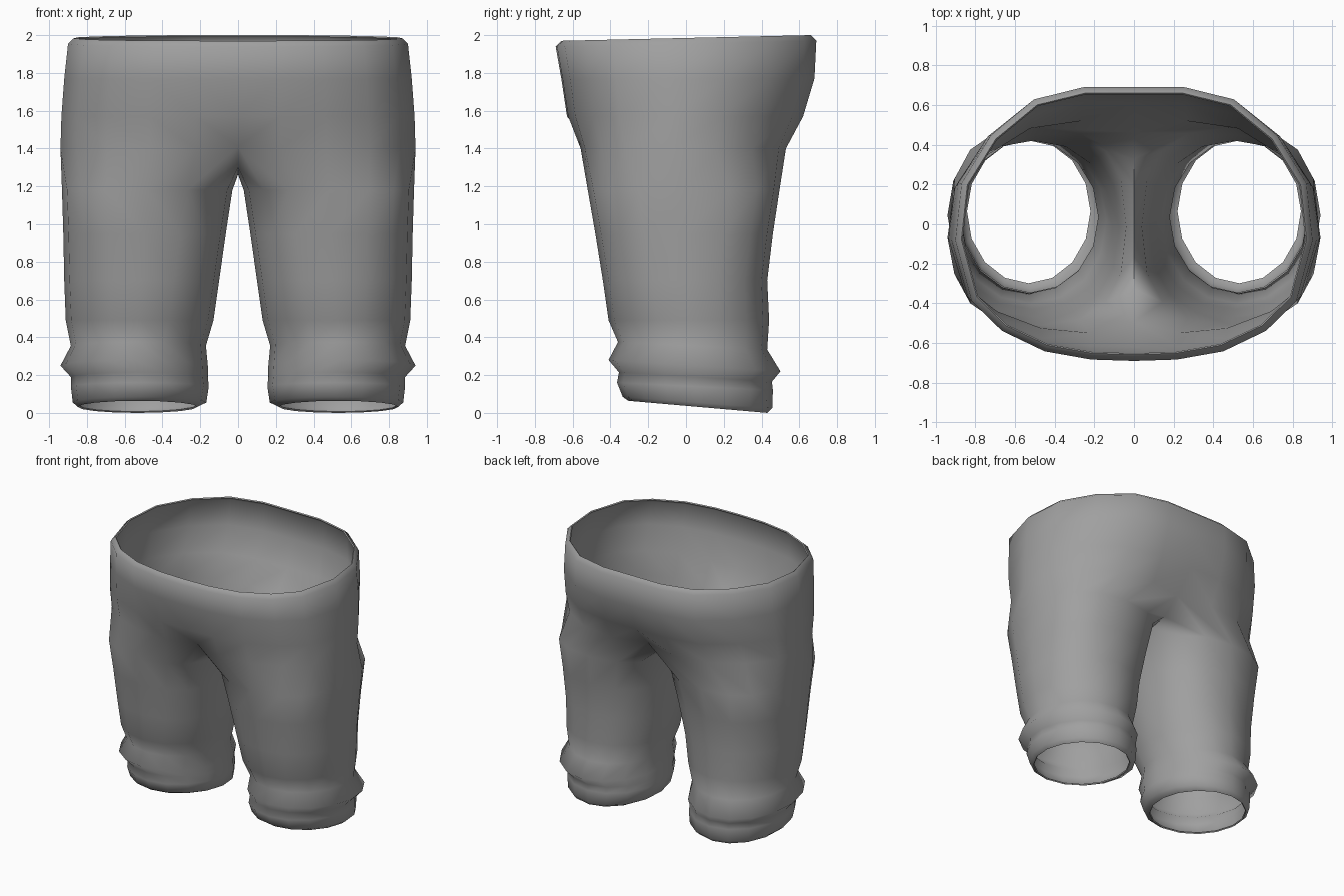
import bpy, bmesh, math

if "Cube" in bpy.data.objects:
    bpy.data.objects.remove(bpy.data.objects["Cube"])

fabric = bpy.data.materials.new("grey fabric")
fabric.diffuse_color = (0.35, 0.35, 0.35, 1)
fabric.use_nodes = True
fabric.node_tree.nodes["Principled BSDF"].inputs["Base Color"].default_value = fabric.diffuse_color

N = 16        # vertices around a leg
ARC = 11      # of these, the ones that continue up into the waist

# Leg rings: height, tilt, inner x, outer x, front y, back y
LEG = [
    (0.032, 0.032, 0.215, 0.848, -0.305, 0.432),
    (0.055, 0.03, 0.168, 0.875, -0.335, 0.457),
    (0.14, 0.02, 0.155, 0.885, -0.365, 0.46),
    (0.19, 0.025, 0.16, 0.885, -0.355, 0.455),
    (0.25, 0.03, 0.16, 0.94, -0.41, 0.50),
    (0.355, 0.02, 0.17, 0.885, -0.36, 0.43),
    (0.49, 0.0, 0.13, 0.912, -0.41, 0.44),
    (0.70, 0.0, 0.10, 0.92, -0.44, 0.43),
    (0.95, 0.0, 0.065, 0.925, -0.48, 0.46),
    (1.18, 0.0, 0.03, 0.932, -0.52, 0.495),
]
# Hip outline from centre front to centre back, scaled per ring
HIP = [(0, -1), (.24, -.99), (.5, -.93), (.74, -.78), (.91, -.56), (1, -.12),
       (.965, .3), (.8, .65), (.56, .91), (.28, 1), (0, 1)]
# Waist rings: front height, back height, half width, front y, back y
WAIST = [
    (1.57, 1.57, 0.935, 0.63, 0.62),
    (1.77, 1.77, 0.92, 0.66, 0.68),
    (1.94, 1.97, 0.90, 0.69, 0.69),
    (1.97, 2.00, 0.87, 0.658, 0.66),
]


def hip_point(i, zf, zb, rx, yf, yb):
    x, y = HIP[i]
    return [x * rx, y * (yf if y < 0 else yb), zf + (zb - zf) * (y + 1) / 2]


def soft_power(v, p):
    return math.copysign(abs(v) ** p, v)


bm = bmesh.new()
rings = []
# Leg with gathered cuff, squarer towards the crotch
for z, tilt, xi, xo, yf, yb in LEG:
    ring = []
    p = 1 - 0.22 * max(0, z - 0.4) / 0.78
    for i in range(N):
        a = math.radians(-112.5 + 22.5 * i)
        x = (xi + xo) / 2 + (xo - xi) / 2 * soft_power(math.cos(a), p)
        y = (yf + yb) / 2 + (yb - yf) / 2 * soft_power(math.sin(a), p)
        ring.append(bm.verts.new((x, y, z - tilt * math.sin(a))))
    rings.append(ring)

# Crotch ring: hip arc closed by a saddle seam on the centre line
ring = []
for i in range(ARC):
    p = hip_point(i, 1.40, 1.40, 0.94, 0.575, 0.54)
    if i in (0, ARC - 1):
        p[1] *= 0.87
        p[2] = 1.41
    elif i in (1, ARC - 2):
        p[1] *= 0.98
    ring.append(bm.verts.new(p))
for k in range(1, N - ARC + 1):
    t = 1 - 2 * k / (N - ARC + 1)
    ring.append(bm.verts.new((0, 0.50 * t, 1.262 + 0.13 * abs(t) ** 3)))
rings.append(ring)

for low, high in zip(rings, rings[1:]):
    for i in range(N):
        j = (i + 1) % N
        bm.faces.new((low[i], low[j], high[j], high[i]))

# Hips and waistband
low = ring[:ARC]
for w in WAIST:
    high = [bm.verts.new(hip_point(i, *w)) for i in range(ARC)]
    for i in range(ARC - 1):
        bm.faces.new((low[i], low[i + 1], high[i + 1], high[i]))
    low = high

mesh = bpy.data.meshes.new("trousers")
bm.to_mesh(mesh)
bm.free()
mesh.materials.append(fabric)
trousers = bpy.data.objects.new("trousers", mesh)
bpy.context.collection.objects.link(trousers)
bpy.context.view_layer.objects.active = trousers
trousers.select_set(True)

# Second leg and thin cloth
mirror = trousers.modifiers.new("mirror", 'MIRROR')
mirror.use_clip = True
mirror.merge_threshold = 0.001
solid = trousers.modifiers.new("thickness", 'SOLIDIFY')
solid.thickness = 0.01
solid.offset = -1
for name in ("mirror", "thickness"):
    bpy.ops.object.modifier_apply(modifier=name)
bpy.ops.object.shade_smooth_by_angle(angle=math.radians(85))
